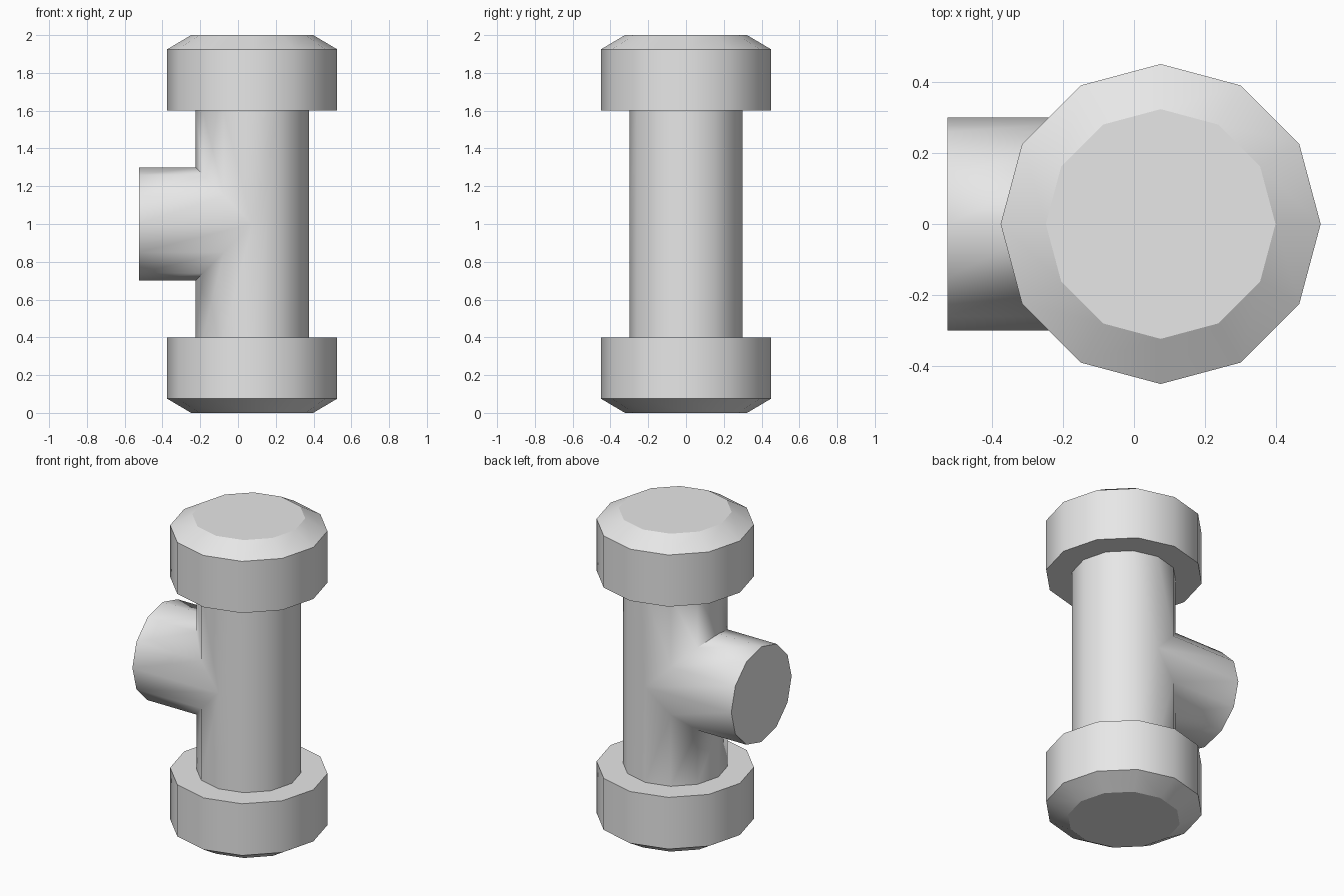
import bpy
import bmesh
import math

SIDES = 12
AXIS_X = 0.075      # the main pipe stands slightly off centre
PIPE_R = 0.3
BRANCH_END = -0.525
MID_Z = 1.0

cube = bpy.data.objects.get("Cube")
if cube:
    bpy.data.objects.remove(cube, do_unlink=True)

grey = bpy.data.materials.new("light_grey")
grey.use_nodes = True
grey.diffuse_color = (0.8, 0.8, 0.8, 1)
grey.node_tree.nodes["Principled BSDF"].inputs["Base Color"].default_value = (0.8, 0.8, 0.8, 1)


def finish(bm, name, angle, flat_faces):
    """Turn the bmesh into a smooth object whose end caps stay flat."""
    bmesh.ops.recalc_face_normals(bm, faces=bm.faces)
    bm.faces.index_update()
    flat = [f.index for f in flat_faces]
    mesh = bpy.data.meshes.new(name)
    bm.to_mesh(mesh)
    bm.free()
    mesh.materials.append(grey)
    obj = bpy.data.objects.new(name, mesh)
    bpy.context.collection.objects.link(obj)
    bpy.ops.object.select_all(action='DESELECT')
    obj.select_set(True)
    bpy.context.view_layer.objects.active = obj
    bpy.ops.object.shade_smooth_by_angle(angle=math.radians(angle))
    for i in flat:
        mesh.polygons[i].use_smooth = False
    return obj


def ring(bm, radius, z):
    turn = 2 * math.pi / SIDES
    return [bm.verts.new((AXIS_X + radius * math.sin(i * turn),
                          radius * math.cos(i * turn), z)) for i in range(SIDES)]


def bridge(bm, a, b):
    for i in range(len(a)):
        j = (i + 1) % len(a)
        bm.faces.new((a[i], a[j], b[j], b[i]))


def end_collar(name, outer_z, direction):
    """Wide collar with a bevelled, closed outer end."""
    bm = bmesh.new()
    profile = [(0.323, 0), (0.45, 0.075), (0.45, 0.4), (PIPE_R, 0.4)]
    rings = [ring(bm, r, outer_z + direction * h) for r, h in profile]
    for a, b in zip(rings, rings[1:]):
        bridge(bm, a, b)
    cap = bm.faces.new(rings[0])
    return finish(bm, name, 50, [cap])


def tee_pipe():
    """Upright pipe and equal side branch, welded along the mitred seam."""
    bm = bmesh.new()
    bottom, top = ring(bm, PIPE_R, 0.4), ring(bm, PIPE_R, 1.6)
    half = SIDES // 2
    turn = 2 * math.pi / SIDES

    # seam and open end of the branch, running round the branch axis
    seam, end = [], []
    for i in range(SIDES):
        y, dz = PIPE_R * math.cos(i * turn), PIPE_R * math.sin(i * turn)
        seam.append(bm.verts.new((AXIS_X - abs(dz), y, MID_Z + dz)))
        end.append(bm.verts.new((BRANCH_END, y, MID_Z + dz)))
    bridge(bm, seam, end)
    cap = bm.faces.new(end)

    # plain half of the pipe, whose outer strips also meet the seam
    for i in range(half):
        strip = [bottom[i], bottom[i + 1], top[i + 1], top[i]]
        if i == half - 1:
            strip.insert(2, seam[half])
        if i == 0:
            strip.append(seam[0])
        bm.faces.new(strip)

    # branch half of the pipe, above and below the seam
    for i in range(half):
        a, b = -i % SIDES, -(i + 1) % SIDES
        bm.faces.new((top[a], top[b], seam[i + 1], seam[i]))
        bm.faces.new((bottom[a], bottom[b], seam[b], seam[a]))
    return finish(bm, "tee_pipe", 62, [cap])


tee_pipe()
end_collar("bottom_collar", 0.0, 1)
end_collar("top_collar", 2.0, -1)
